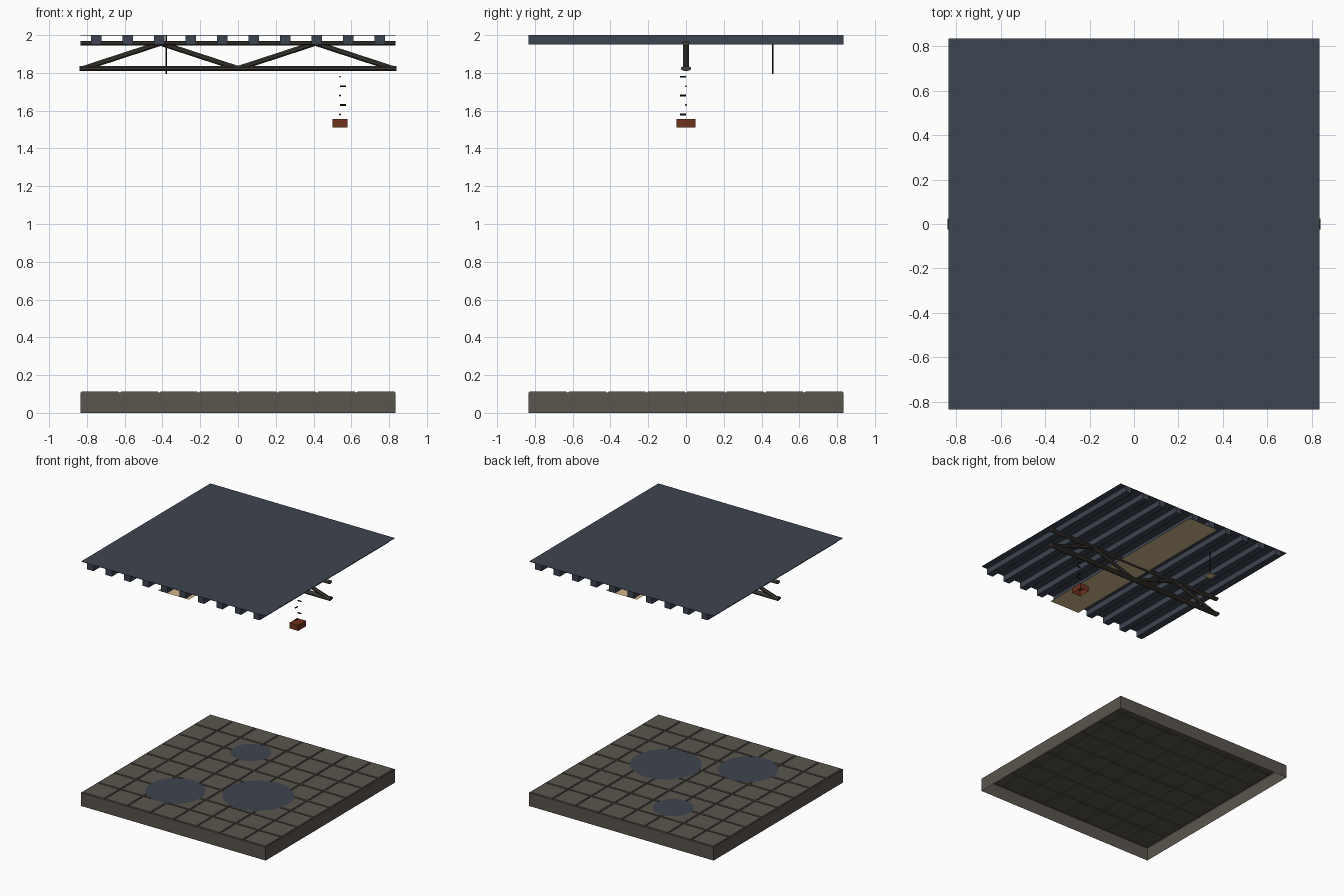
import bpy, bmesh, math
from mathutils import Vector

old = bpy.data.objects.get("Cube")
if old:
    bpy.data.objects.remove(old, do_unlink=True)

HALF = 0.835      # half width of floor and roof
FLOOR = 0.114     # top of the paving
ROOF = 2.0        # top of the roof sheet
RIB = 1.95        # underside of the ribs


def material(name, *rgb):
    m = bpy.data.materials.new(name)
    m.use_nodes = True
    m.diffuse_color = (*rgb, 1)
    bsdf = m.node_tree.nodes["Principled BSDF"]
    bsdf.inputs["Base Color"].default_value = (*rgb, 1)
    bsdf.inputs["Roughness"].default_value = 0.8
    return m


slate = material("slate_blue", 0.047, 0.058, 0.08)
stone = material("grey_stone", 0.102, 0.089, 0.074)
iron = material("dark_iron", 0.048, 0.042, 0.034)
rust = material("rust_red", 0.156, 0.032, 0.012)
cream = material("warm_cream", 0.66, 0.49, 0.27)
black = material("black", 0.007, 0.007, 0.008)


def finish(name, bm, mat):
    mesh = bpy.data.meshes.new(name)
    bm.to_mesh(mesh)
    bm.free()
    mesh.materials.append(mat)
    ob = bpy.data.objects.new(name, mesh)
    bpy.context.scene.collection.objects.link(ob)
    return ob


def box(name, mat, centre, size, open_side=0):
    """Box; open_side of -1 or 1 leaves out the bottom or top face."""
    bm = bmesh.new()
    bmesh.ops.create_cube(bm, size=1)
    if open_side:
        gone = [f for f in bm.faces if f.normal.z * open_side > 0.9]
        bmesh.ops.delete(bm, geom=gone, context='FACES')
    for v in bm.verts:
        v.co = Vector(a * b for a, b in zip(v.co, size)) + Vector(centre)
    return finish(name, bm, mat)


def sheet(name, mat, centre, sx, sy, down=False):
    """Flat rectangle without thickness."""
    bm = bmesh.new()
    bmesh.ops.create_grid(bm, x_segments=1, y_segments=1, size=0.5)
    for v in bm.verts:
        v.co = Vector((v.co.x * sx, v.co.y * sy, 0)) + Vector(centre)
    if down:
        bmesh.ops.reverse_faces(bm, faces=bm.faces[:])
    return finish(name, bm, mat)


def bar(name, mat, a, b, radius, sides=8, depth=1.0):
    """Faceted bar from a to b; depth scales its y width."""
    a, b = Vector(a), Vector(b)
    bm = bmesh.new()
    bmesh.ops.create_cone(bm, cap_ends=True, segments=sides, radius1=radius,
                          radius2=radius, depth=(b - a).length)
    axis = (b - a).normalized()
    turn = axis.to_track_quat('Z', 'Y').to_matrix()
    spin = math.pi / sides
    for v in bm.verts:
        x, y, z = v.co
        p = Vector((x * math.cos(spin) - y * math.sin(spin),
                    x * math.sin(spin) + y * math.cos(spin), z))
        p = turn @ p
        p.y *= depth
        v.co = p + (a + b) / 2
    return finish(name, bm, mat)


# paved floor: open shell whose top is cut into grooved tiles
GROOVE = 0.005
bm = bmesh.new()
bmesh.ops.create_grid(bm, x_segments=8, y_segments=8, size=HALF)
for v in bm.verts:
    v.co.z = FLOOR - GROOVE
tiles = bm.faces[:]
rim = [e for e in bm.edges if e.is_boundary]
walls = bmesh.ops.extrude_edge_only(bm, edges=rim)["geom"]
for v in walls:
    if isinstance(v, bmesh.types.BMVert):
        v.co.z = 0
bmesh.ops.recalc_face_normals(bm, faces=bm.faces[:])
if tiles[0].normal.z < 0:
    bmesh.ops.reverse_faces(bm, faces=bm.faces[:])
bmesh.ops.inset_individual(bm, faces=tiles, thickness=0.007)
bmesh.ops.inset_individual(bm, faces=tiles, thickness=0.003, depth=GROOVE)
finish("paved_floor", bm, stone)

# puddles on the paving
puddles = [(-0.27, -0.42, 0.225), (0.28, -0.14, 0.267), (-0.2, 0.45, 0.152)]
for i, (x, y, r) in enumerate(puddles):
    bm = bmesh.new()
    bmesh.ops.create_circle(bm, cap_ends=True, segments=24, radius=r)
    bmesh.ops.translate(bm, verts=bm.verts[:], vec=(x, y, FLOOR + 0.003))
    finish(f"puddle_{i + 1}", bm, slate)

# roof sheet with ribs below
box("roof_sheet", slate, (0, 0, ROOF - 0.001), (2 * HALF, 2 * HALF, 0.002))
pitch = 2 * HALF / 10
for i in range(10):
    x = -HALF + pitch * (i + 0.5)
    box(f"roof_rib_{i + 1}", slate, (x, 0, (ROOF + RIB) / 2),
        (0.056, 2 * HALF, ROOF - RIB), 1)

# pale ceiling panel under the ribs
sheet("ceiling_panel", cream, (0, 0, RIB - 0.002), 0.28, 2 * HALF, True)

# truss: two chords and zigzag braces
TOP, LOW = 1.957, 1.823
bar("truss_top_chord", iron, (-HALF, 0, TOP), (HALF, 0, TOP), 0.014, 8, 1.6)
bar("truss_bottom_chord", iron, (-0.84, 0, LOW), (0.84, 0, LOW), 0.014, 8, 2.0)
for i in range(4):
    x = -0.82 + 0.41 * i
    ends = (LOW, TOP) if i % 2 == 0 else (TOP, LOW)
    bar(f"truss_brace_{i + 1}", iron, (x, 0, ends[0]), (x + 0.41, 0, ends[1]),
        0.015, 8, 1.1)

# chain of crossing links and the hanging crate
CX = 0.54
for i in range(5):
    z = 1.78 - 0.05 * i
    reach = (0, -0.032, 0) if i % 2 == 0 else (0.032, 0, 0)
    start = Vector((CX, 0, z))
    bar(f"chain_link_{i + 1}", black, start, start + Vector(reach), 0.005, 6)
box("hanging_crate", rust, (CX, 0, 1.533), (0.08, 0.1, 0.046), -1)

# hanging lamp
LX, LY, LZ = -0.38, 0.46, 1.795
bar("lamp_cord", black, (LX, LY, LZ), (LX, LY, ROOF - 0.002), 0.005, 6)
sheet("lamp_plate", cream, (LX, LY, LZ - 0.001), 0.07, 0.07, True)
